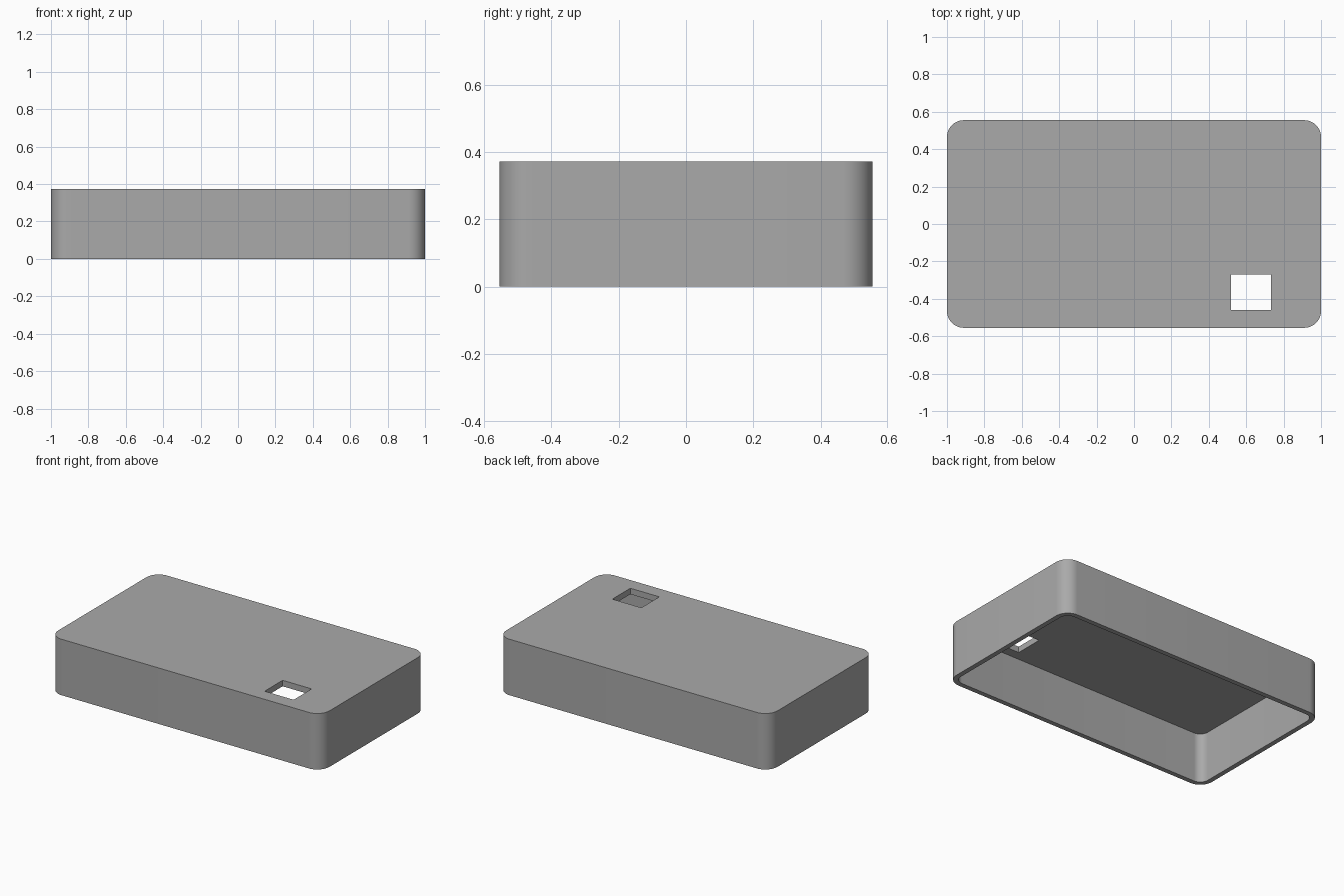
import bpy
import bmesh
from math import cos, sin, pi

if "Cube" in bpy.data.objects:
    bpy.data.objects.remove(bpy.data.objects["Cube"], do_unlink=True)

HALF_X, HALF_Y, HEIGHT, RADIUS = 1.0, 0.555, 0.373, 0.09
WALL, ROOF = 0.032, 0.04
CORNER_STEPS = 12

grey = bpy.data.materials.new("plain grey")
grey.use_nodes = True
colour = (0.40, 0.40, 0.40, 1)
grey.diffuse_color = colour
grey.node_tree.nodes["Principled BSDF"].inputs["Base Color"].default_value = colour


def rounded_block(name, hx, hy, radius, z0, z1):
    """Upright prism with a rounded rectangular outline."""
    bm = bmesh.new()
    ring = []
    for quarter, (sx, sy) in enumerate(((1, 1), (-1, 1), (-1, -1), (1, -1))):
        for i in range(CORNER_STEPS + 1):
            a = (quarter + i / CORNER_STEPS) * pi / 2
            ring.append(bm.verts.new((sx * (hx - radius) + radius * cos(a),
                                      sy * (hy - radius) + radius * sin(a), z0)))
    base = bm.faces.new(ring)
    top = bmesh.ops.extrude_face_region(bm, geom=[base])["geom"]
    bmesh.ops.translate(bm, vec=(0, 0, z1 - z0),
                        verts=[g for g in top if isinstance(g, bmesh.types.BMVert)])
    bmesh.ops.recalc_face_normals(bm, faces=bm.faces)
    mesh = bpy.data.meshes.new(name)
    bm.to_mesh(mesh)
    bm.free()
    obj = bpy.data.objects.new(name, mesh)
    bpy.context.collection.objects.link(obj)
    mesh.materials.append(grey)
    return obj


def cut(target, cutter):
    """Subtract the cutter, then discard it."""
    mod = target.modifiers.new("cut", "BOOLEAN")
    mod.operation = "DIFFERENCE"
    mod.solver = "EXACT"
    mod.object = cutter
    bpy.context.view_layer.objects.active = target
    bpy.ops.object.modifier_apply(modifier=mod.name)
    bpy.data.objects.remove(cutter, do_unlink=True)


# Outer shell of the lid
lid = rounded_block("lid_shell", HALF_X, HALF_Y, RADIUS, 0, HEIGHT)

# Hollow, open underneath
cut(lid, rounded_block("hollow_cutter", HALF_X - WALL, HALF_Y - WALL,
                       RADIUS - WALL, -0.1, HEIGHT - ROOF))

# Window through the roof
bpy.ops.mesh.primitive_cube_add(size=1, location=(0.625, -0.365, HEIGHT))
window = bpy.context.object
window.name = "window_cutter"
window.scale = (0.214, 0.19, 0.2)
bpy.context.view_layer.update()
cut(lid, window)

# Smooth the rounded corners, keep the rims sharp
bpy.ops.object.select_all(action="DESELECT")
lid.select_set(True)
bpy.context.view_layer.objects.active = lid
bpy.ops.object.shade_smooth_by_angle(angle=pi / 6)
